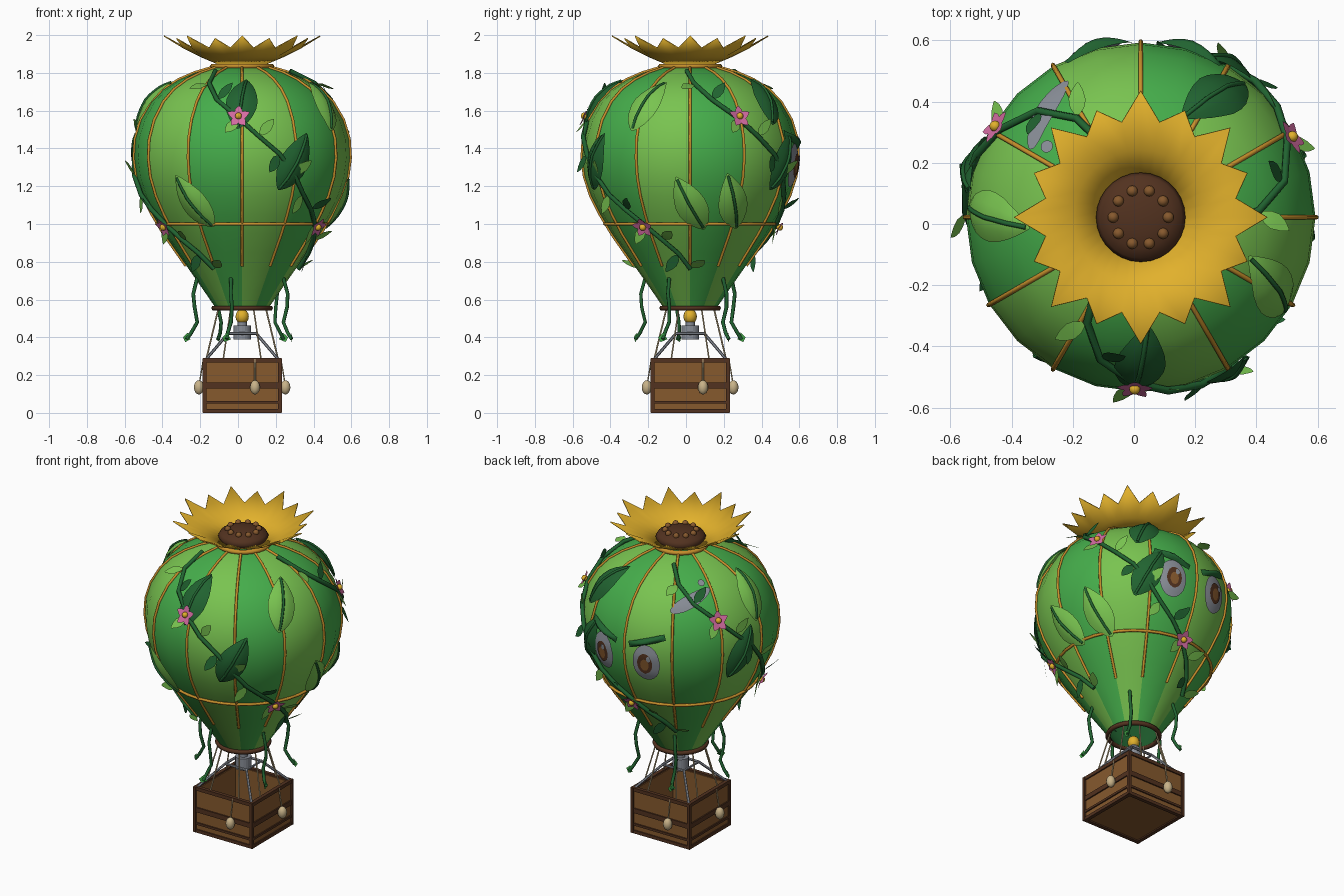
import bpy, bmesh
from math import sin, cos, pi, radians, hypot
from mathutils import Vector, Matrix

old = bpy.data.objects.get("Cube")
if old:
    bpy.data.objects.remove(old)

AXIS = Vector((0.022, 0.022, 0))


def material(name, *rgb):
    m = bpy.data.materials.new(name)
    m.use_nodes = True
    m.diffuse_color = (*rgb, 1)
    m.node_tree.nodes["Principled BSDF"].inputs["Base Color"].default_value = (*rgb, 1)
    return m


LIGHT = material("light green", 0.19, 0.55, 0.08)
MID = material("mid green", 0.06, 0.42, 0.07)
DARK = material("dark leaf green", 0.015, 0.125, 0.03)
ROPE = material("orange rope", 0.58, 0.28, 0.025)
GOLD = material("sunflower gold", 0.76, 0.44, 0.025)
WOOD = material("basket brown", 0.24, 0.10, 0.027)
BARK = material("dark brown", 0.085, 0.032, 0.014)
PINK = material("pink", 0.66, 0.15, 0.36)
GREY = material("grey", 0.25, 0.27, 0.31)
CREAM = material("cream", 0.58, 0.45, 0.25)


def finish(name, bm, *mats, smooth=True):
    bmesh.ops.remove_doubles(bm, verts=bm.verts, dist=0.0002)
    me = bpy.data.meshes.new(name)
    bm.to_mesh(me)
    bm.free()
    ob = bpy.data.objects.new(name, me)
    ob.location = AXIS
    bpy.context.collection.objects.link(ob)
    for m in mats:
        me.materials.append(m)
    for p in me.polygons:
        p.use_smooth = smooth
    return ob


def tubes(name, paths, radius, mat, closed=False, smooth=True):
    cu = bpy.data.curves.new(name, "CURVE")
    cu.dimensions = "3D"
    cu.bevel_depth = radius
    cu.bevel_resolution = 1
    cu.use_fill_caps = True
    for path in paths:
        sp = cu.splines.new("POLY")
        sp.points.add(len(path) - 1)
        for p, co in zip(sp.points, path):
            p.co = (*co, 1)
        sp.use_cyclic_u = closed
        sp.use_smooth = smooth
    cu.materials.append(mat)
    ob = bpy.data.objects.new(name, cu)
    ob.location = AXIS
    bpy.context.collection.objects.link(ob)
    bpy.ops.object.select_all(action="DESELECT")
    ob.select_set(True)
    bpy.context.view_layer.objects.active = ob
    bpy.ops.object.convert(target="MESH")


def ball(bm, co, r, sz=1.0, seg=14):
    bmesh.ops.create_uvsphere(bm, u_segments=seg, v_segments=8, radius=r,
                              matrix=Matrix.Translation(co) @ Matrix.Diagonal((1, 1, sz, 1)))


def circle(r, z, n=36):
    return [(r * cos(2 * pi * i / n), r * sin(2 * pi * i / n), z) for i in range(n)]


def turned(points, degrees):
    return [Matrix.Rotation(radians(degrees), 3, "Z") @ Vector(p) for p in points]


def quarter_turns(points):
    return [turned(points, 90 * k) for k in range(4)]


# Envelope profile (radius, height) with arc length lookup
PROFILE = [(.14, .555), (.205, .65), (.275, .75), (.345, .85), (.415, .95), (.475, 1.05),
           (.525, 1.15), (.558, 1.25), (.571, 1.35), (.565, 1.45), (.535, 1.55), (.48, 1.645),
           (.415, 1.712), (.335, 1.763), (.25, 1.8), (.155, 1.828)]
ARC = [0]
for (r0, z0), (r1, z1) in zip(PROFILE, PROFILE[1:]):
    ARC.append(ARC[-1] + hypot(r1 - r0, z1 - z0))


def arc_at(z):
    for i in range(len(PROFILE) - 1):
        z0, z1 = PROFILE[i][1], PROFILE[i + 1][1]
        if z <= z1:
            break
    return ARC[i] + (z - z0) / (z1 - z0) * (ARC[i + 1] - ARC[i])


def on_skin(deg, z, a=0.0, b=0.0, off=0.0):
    """Point on the envelope, moved a sideways, b up along the skin, off outward."""
    s = min(max(arc_at(z) + b, 0), ARC[-1])
    i = max(k for k in range(len(ARC) - 1) if ARC[k] <= s)
    (r0, z0), (r1, z1) = PROFILE[i], PROFILE[i + 1]
    d = ARC[i + 1] - ARC[i]
    f = (s - ARC[i]) / d
    r, h = r0 + f * (r1 - r0), z0 + f * (z1 - z0)
    th = radians(deg) + a / r
    r, h = r + off * (z1 - z0) / d, h - off * (r1 - r0) / d
    return Vector((r * cos(th), r * sin(th), h))


SHAPES = {"leaf": lambda t: sin(pi * t ** 0.85) ** 0.85,
          "oval": lambda t: (max(0, 1 - (2 * t - 1) ** 2)) ** 0.5,
          "bar": lambda t: 1}


def patch(bm, deg, z, length, width, tilt=0, shape="leaf", off=0.008, dome=0.0,
          lift=0.0, start=-0.5, idx=0, n=12, m=4):
    """Shape laid on the skin; tilt in degrees clockwise from straight up."""
    c, s = cos(radians(tilt)), sin(radians(tilt))
    grid = []
    for i in range(n + 1):
        t = (1 - cos(pi * i / n)) / 2
        w = SHAPES[shape](min(t, 0.9999)) * width / 2
        row = []
        for j in range(m + 1):
            v = 2 * j / m - 1
            x, y = v * w, (t + start) * length
            o = off + dome * (1 - v * v) * sin(pi * t) + lift * t
            row.append(bm.verts.new(on_skin(deg, z, x * c + y * s, y * c - x * s, o)))
        grid.append(row)
    for i in range(n):
        for j in range(m):
            f = bm.faces.new((grid[i][j], grid[i][j + 1], grid[i + 1][j + 1], grid[i + 1][j]))
            f.material_index = idx


# Envelope with twelve alternating gores
N = 24
bm = bmesh.new()
rings = [[bm.verts.new(p) for p in circle(r, z, N)] for r, z in PROFILE]
for lo, hi in zip(rings, rings[1:]):
    for j in range(N):
        k = (j + 1) % N
        bm.faces.new((lo[j], lo[k], hi[k], hi[j])).material_index = (j // 2) % 2
bm.faces.new(rings[-1])
finish("envelope", bm, MID, LIGHT)

# Dark lining inside the mouth, facing inward
bm = bmesh.new()
rings = [[bm.verts.new(p) for p in circle(r - 0.007, z, N)] for r, z in PROFILE[:5]]
for lo, hi in zip(rings, rings[1:]):
    for j in range(N):
        k = (j + 1) % N
        bm.faces.new((lo[k], lo[j], hi[j], hi[k]))
finish("mouth_lining", bm, DARK)

# Ropes and rings around the envelope
heights = [0.78] + [z for r, z in PROFILE if z > 0.8]
tubes("gore_ropes", [[on_skin(30 * k, z, off=0.003) for z in heights] for k in range(12)], 0.008, ROPE)
tubes("belt_rope", [circle(0.452, 1.0)], 0.009, ROPE, True)
tubes("crown_ring", [circle(0.156, 1.836)], 0.014, ROPE, True)
tubes("mouth_ring", [circle(0.15, 0.555)], 0.014, BARK, True)

# Sunflower crown: flared star of petals
bm = bmesh.new()
star = []
for k in range(32):
    a = pi * k / 16
    tip = (0.315, 1.935) if k % 2 else ((0.412, 1.998) if k % 4 == 0 else (0.375, 1.985))
    star.append([bm.verts.new((r * cos(a), r * sin(a), z))
                 for r, z in ((0.12, 1.848), (0.22, 1.89), tip)])
for k in range(32):
    p, q = star[k], star[(k + 1) % 32]
    for i in range(2):
        bm.faces.new((p[i], p[i + 1], q[i + 1], q[i]))
petals = finish("sunflower_petals", bm, GOLD)
petals.modifiers.new("thickness", "SOLIDIFY").thickness = 0.006
bm = bmesh.new()
ball(bm, (0, 0, 1.872), 0.146, 0.36, 28)
finish("sunflower_heart", bm, BARK)
bm = bmesh.new()
for x, y, z in circle(0.09, 1.914, 10):
    ball(bm, (x, y, z), 0.018)
finish("sunflower_seeds", bm, WOOD)

# Three climbing vines with blossoms and small leaves
VINE = [(-124, 1.80), (-117, 1.735), (-106, 1.65), (-92, 1.555), (-81, 1.46), (-70, 1.37),
        (-61, 1.26), (-53, 1.16), (-43, 1.08), (-32, 1.0), (-21, .92), (-10, .85), (0, .77)]
tubes("vines", [[on_skin(d + 120 * k, z, off=0.012) for d, z in VINE] for k in range(3)], 0.013, DARK)
sprigs, blossoms, hearts = bmesh.new(), bmesh.new(), bmesh.new()
for k in range(3):
    turn = 120 * k
    for i, (d, z) in enumerate(VINE[1:]):
        side = 40 if i % 2 else 215
        patch(sprigs, d + turn, z, 0.1, 0.055, side, off=0.01, lift=0.045, start=0.1,
              idx=i % 3 == 1, n=6, m=2)
    for d, z in (VINE[3], VINE[9]):
        for p in range(5):
            patch(blossoms, d + turn, z, 0.058, 0.042, 72 * p, off=0.028, lift=0.014, start=0, n=5, m=2)
        ball(hearts, on_skin(d + turn, z, off=0.034), 0.018)
finish("vine_sprigs", sprigs, LIGHT, DARK)
finish("blossom_petals", blossoms, PINK)
finish("blossom_hearts", hearts, GOLD)

# Large leaves with midribs: angle, height, tilt, dark or light
LEAVES = [(-90, 1.65, 8, 1), (58, 1.66, 20, 1), (-28, 1.635, 18, 0), (180, 1.64, 12, 0),
          (-61, 1.33, 28, 1), (59, 1.33, 28, 1), (163, 1.34, 28, 1),
          (-120, 1.12, -28, 0), (0, 1.11, -26, 0), (26, 1.12, -20, 0)]
blades, ribs = bmesh.new(), []
for d, z, tilt, dark in LEAVES:
    patch(blades, d, z, 0.34, 0.165, tilt, off=0.01, dome=0.022, idx=dark)
    c, s = cos(radians(tilt)), sin(radians(tilt))
    steps = [i / 10 - 0.5 for i in range(11)]
    ribs.append([on_skin(d, z, 0.31 * t * s, 0.31 * t * c, 0.012 + 0.022 * cos(pi * t)) for t in steps])
finish("large_leaves", blades, LIGHT, DARK)
tubes("leaf_ribs", ribs, 0.008, DARK)

# Face on the back: eyes, brows and shine marks
eyes, brows = bmesh.new(), bmesh.new()
for side in (-1, 1):
    d = 89 + 15.5 * side
    patch(eyes, d, 1.31, 0.23, 0.165, 0, "oval", 0.010, 0.008, n=16, m=6)
    patch(eyes, d - side * 0.5, 1.31, 0.125, 0.09, 0, "oval", 0.020, idx=1)
    patch(eyes, d - side * 0.5, 1.305, 0.075, 0.05, 0, "oval", 0.023, idx=2)
    patch(eyes, d + 2, 1.345, 0.03, 0.025, 0, "oval", 0.026)
    patch(brows, d, 1.445, 0.23, 0.038, side * 72, "bar", 0.006, 0.03)
finish("eyes", eyes, GREY, BARK, WOOD)
finish("brows", brows, DARK)
bm = bmesh.new()
patch(bm, 132, 1.665, 0.27, 0.08, 62, "oval", 0.010)
patch(bm, 143, 1.735, 0.045, 0.04, 0, "oval", 0.010)
finish("shine_marks", bm, GREY)

# Five hanging tendrils, each with a leaf at the end
tendril = [(.245, 0, .715), (.268, .005, .63), (.262, .01, .56), (.245, 0, .48), (.275, -.01, .425), (.30, -.01, .39)]
leaf = [(.295, -.01, .425), (.315, -.03, .40), (.305, -.02, .375), (.285, .01, .39)]
ANGLES = (45, 117, 194, 256, 333)
tubes("tendrils", [turned(tendril, a) for a in ANGLES], 0.010, DARK)
bm = bmesh.new()
for a in ANGLES:
    bm.faces.new([bm.verts.new(p) for p in turned(leaf, a)])
finish("tendril_leaves", bm, MID)

# Basket: floor, walls, slat bands, posts
W = 0.2
bm = bmesh.new()


def box(bm, x0, x1, y0, y1, z0, z1):
    bmesh.ops.create_cube(bm, size=1, matrix=Matrix.Translation(((x0 + x1) / 2, (y0 + y1) / 2, (z0 + z1) / 2))
                          @ Matrix.Diagonal((x1 - x0, y1 - y0, z1 - z0, 1)))


box(bm, -W, W, -W, W, 0.008, 0.03)
for s in (-1, 1):
    lo, hi = sorted((s * W, s * (W - 0.02)))
    box(bm, lo, hi, -W, W, 0.01, 0.28)
    box(bm, -W, W, lo, hi, 0.01, 0.28)
finish("basket_walls", bm, WOOD, smooth=False)
bm = bmesh.new()
E = W + 0.008
for z, h in ((0.0, 0.02), (0.05, 0.014), (0.13, 0.03), (0.268, 0.022)):
    for s in (-1, 1):
        lo, hi = sorted((s * E, s * (W - 0.015)))
        box(bm, lo, hi, -E, E, z, z + h)
        box(bm, -E, E, lo, hi, z, z + h)
for sx in (-1, 1):
    for sy in (-1, 1):
        x, y = sx * W, sy * W
        box(bm, x - 0.01, x + 0.01, y - 0.01, y + 0.01, 0.001, 0.289)
finish("basket_frame", bm, BARK, smooth=False)

# Suspension lines, sandbags and their cords
lines = quarter_turns([(.125, .06, .555), (.19, .10, .285)]) + quarter_turns([(.125, -.06, .555), (.19, -.10, .285)])
tubes("suspension_lines", lines, 0.0045, CREAM)
tubes("sandbag_cords", quarter_turns([(.205, .068, .285), (.226, .068, .16)]), 0.004, CREAM)
bm = bmesh.new()
for (p,) in quarter_turns([(.229, .068, .135)]):
    ball(bm, p, 0.027, 1.4)
finish("sandbags", bm, CREAM)

# Burner with support frame and flame
bm = bmesh.new()
for r, z, h in ((0.047, 0.425, 0.075), (0.025, 0.47, 0.03)):
    bmesh.ops.create_cone(bm, cap_ends=True, segments=20, radius1=r, radius2=r, depth=h,
                          matrix=Matrix.Translation((0, 0, z)))
finish("burner", bm, GREY, smooth=False)
tubes("burner_struts", quarter_turns([(.19, .19, .285), (.075, .075, .42), (-.075, .075, .42)]), 0.008, GREY, smooth=False)
bm = bmesh.new()
ball(bm, (0, 0, 0.51), 0.036, 1.1)
finish("flame", bm, GOLD)
